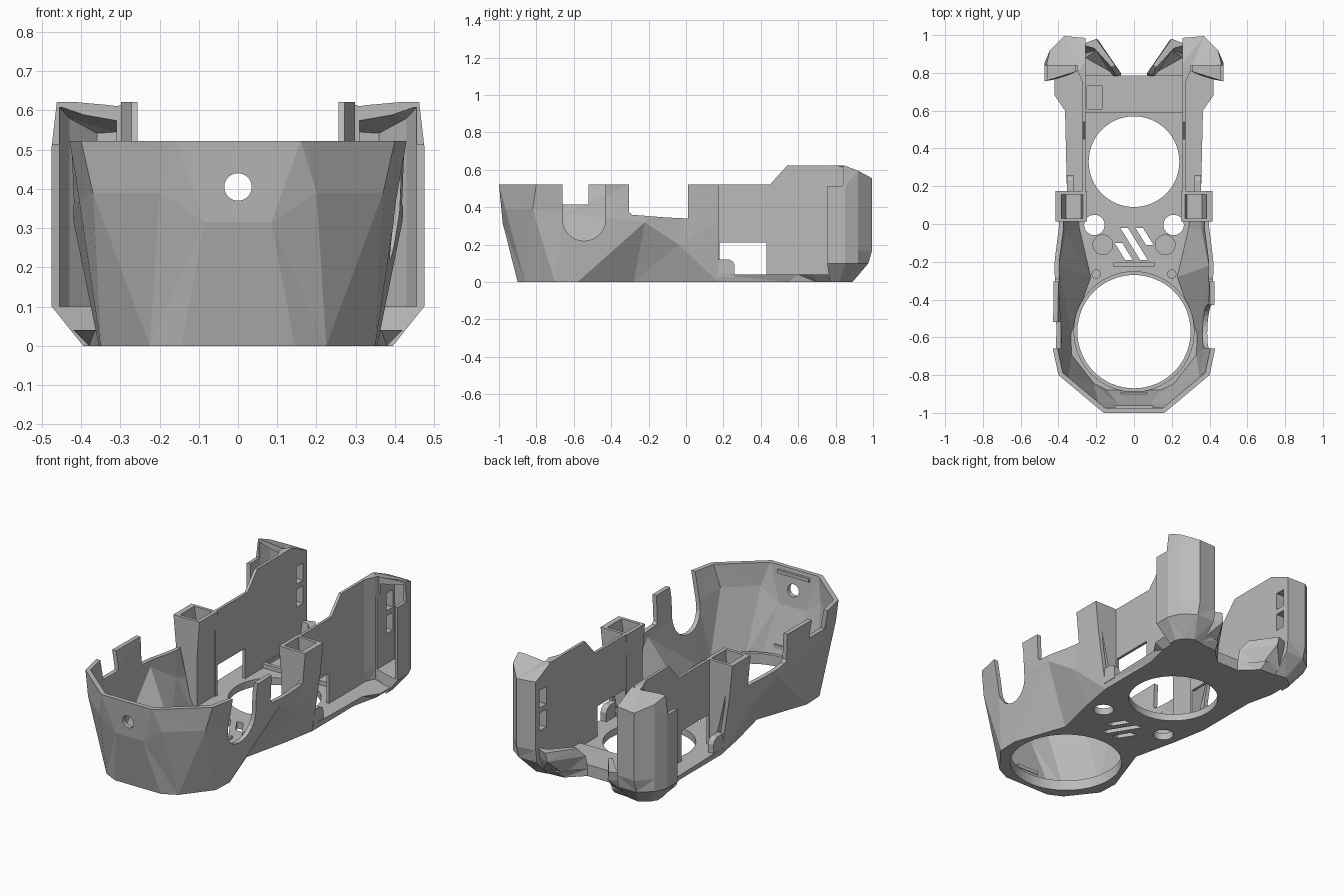
import bpy, bmesh, math
from mathutils import Vector

if "Cube" in bpy.data.objects:
    bpy.data.objects.remove(bpy.data.objects["Cube"], do_unlink=True)

grey = bpy.data.materials.new("matte grey")
grey.use_nodes = True
COLOUR = (0.5, 0.5, 0.5, 1)
grey.diffuse_color = COLOUR
grey.node_tree.nodes["Principled BSDF"].inputs["Base Color"].default_value = COLOUR


def loft(name, rings, s=1):
    """Solid through stacked rings of (x, y, z); s = -1 mirrors it in x."""
    bm = bmesh.new()
    vs = [[bm.verts.new((x * s, y, z)) for x, y, z in ring] for ring in rings]
    n = len(rings[0])
    for a, b in zip(vs, vs[1:]):
        for i in range(n):
            j = (i + 1) % n
            bm.faces.new((a[i], a[j], b[j], b[i]))
    bm.faces.new(vs[0])
    bm.faces.new(vs[-1])
    bmesh.ops.triangulate(bm, faces=bm.faces[:])
    bmesh.ops.recalc_face_normals(bm, faces=bm.faces[:])
    mesh = bpy.data.meshes.new(name)
    bm.to_mesh(mesh)
    bm.free()
    mesh.materials.append(grey)
    ob = bpy.data.objects.new(name, mesh)
    bpy.context.collection.objects.link(ob)
    return ob


def level(pts, z):
    return [(x, y, z) for x, y in pts]


def prism(name, pts, z0, z1, s=1):
    return loft(name, [level(pts, z0), level(pts, z1)], s)


def side_prism(name, yz, x0, x1, s=1):
    return loft(name, [[(x, y, z) for y, z in yz] for x in (x0, x1)], s)


def box(name, x0, x1, y0, y1, z0, z1, s=1):
    return prism(name, [(x0, y0), (x1, y0), (x1, y1), (x0, y1)], z0, z1, s)


def disc(name, x, y, r, z0, z1, n=64):
    pts = [(x + r * math.cos(t * math.tau / n), y + r * math.sin(t * math.tau / n)) for t in range(n)]
    return prism(name, pts, z0, z1)


def cut(ob, cutters, keep=False):
    bpy.context.view_layer.objects.active = ob
    for c in cutters:
        m = ob.modifiers.new("cut", "BOOLEAN")
        m.operation, m.solver, m.object = "DIFFERENCE", "EXACT", c
        bpy.ops.object.modifier_apply(modifier=m.name)
        if not keep:
            bpy.data.objects.remove(c, do_unlink=True)


def both(half):
    """Close a half outline with its mirror image."""
    return half + [(-p[0], *p[1:]) for p in reversed(half)]


def hollow(ring, d):
    """Offset a ring inward with mitred corners, leaving the back open."""
    flat = [Vector(p[:2]) for p in ring]
    out = []
    for i, p in enumerate(flat):
        e = (p - flat[i - 1]).normalized()
        f = (flat[(i + 1) % len(flat)] - p).normalized()
        n1, n2 = Vector((-e.y, e.x)), Vector((-f.y, f.x))
        q = p + (n1 + n2) * d / (1 + n1.dot(n2))
        out.append((q.x, .3 if p.y > .1 else q.y, ring[i][2]))
    return out


# Faceted front bowl: outer loft minus an inset loft, open at the back
low = level(both([(.145, -.9), (.225, -.86), (.35, -.7), (.355, -.58), (.25, -.28),
                  (.31, -.02), (.345, .175)]), 0)
mid = both([(.085, -.98, .315), (.2, -.965, .39), (.37, -.82, .39), (.405, -.65, .37),
            (.42, -.22, .32), (.385, -.04, .2), (.395, .175, .33)])
top = level(both([(.16, -1), (.175, -.988), (.4, -.8), (.43, -.66), (.425, -.3),
                  (.415, 0), (.415, .175)]), .522)
bowl = loft("front_bowl", [low, mid, top])
rim = hollow(top, .025)
cut(bowl, [loft("cavity", [[(x, y, .04) for x, y, z in hollow(low, .02)], hollow(mid, .025),
                           rim, [(x, y, .6) for x, y, z in rim]])])

# Rim notches: shared low run, stepped one on one side, U shaped one on the other
arc = [(-.545 + .115 * math.cos(t * math.pi / 12), .335 + .115 * math.sin(t * math.pi / 12))
       for t in range(12, 25)]
dips = [side_prism("u_notch", [(-.66, .7)] + arc + [(-.43, .7)], .2, .6),
        box("step_notch", .2, .6, -.66, -.52, .415, .7, -1)]
for s in (1, -1):
    dips.append(side_prism("low_run", [(-.305, .7), (-.305, .375), (-.29, .36), (-.1, .345),
                                       (.012, .34), (.012, .7)], .2, .6, s))
cut(bowl, dips)

# Round openings, floor recesses and slanted vents
peep = disc("peep_cut", 0, 0, .035, -.1, .1, 32)
peep.rotation_euler.x = math.pi / 2
peep.location = (0, -.98, .405)
bpy.context.view_layer.update()
holes = [disc("lens_cut", 0, -.57, .3, -.1, .06), peep]
for s in (1, -1):
    holes += [disc("screw_cut", .21 * s, -.005, .054, -.1, .1, 32),
              disc("seat_cut", .165 * s, -.11, .052, .028, .1, 32),
              disc("pin_cut", .2 * s, -.265, .022, .025, .1, 24)]
for cx, cy, h in ((-.055, -.145, .045), (0, -.105, .085), (.055, -.065, .045)):
    k = .62 * h
    holes.append(prism("vent_cut", [(cx + k - .02, cy - h), (cx + k + .02, cy - h),
                                    (cx - k + .02, cy + h), (cx - k - .02, cy + h)], -.1, .1))
cut(bowl, holes)

# Raised lip around the large opening, and small inner ribs
lip = disc("opening_lip", 0, -.57, .32, .035, .06)
cut(lip, [disc("lip_cut", 0, -.57, .3, 0, .1)])
box("front_rib", -.07, .07, -.91, -.89, .09, .11)
box("rim_tab", -.1, .1, -.978, -.96, .48, .5)
box("floor_ridge", -.11, .11, -.225, -.205, .035, .055)

# Rear base plate
base_low = both([(.345, .17), (.345, .55), (.38, .7), (.38, .8), (.31, .88), (.16, .87), (.07, .785)])
base_top = both([(.355, .17), (.365, .6), (.42, .68), (.42, .8), (.37, .9), (.17, .91), (.07, .785)])
base = loft("rear_base", [level(base_low, 0), level(base_top, .04)])
bar = box("rear_crossbar", -.258, .258, .59, .785, .035, .065)
cut(bar, [box("square_recess", -.25, -.17, .61, .73, .045, .1)])
port = disc("port_cut", 0, .33, .24, -.1, .2)
cut(base, [port], keep=True)
cut(bowl, [port])


def quad(x0, x1, y0, y1, z):
    return [(x0, y0, z), (x1, y0, z), (x1, y1, z), (x0, y1, z)]


# Wing outlines, from the wall, round the outside and back
foot = [(.256, .86), (.256, .76), (.27, .76), (.298, .81), (.395, .77), (.395, .82),
        (.37, .86), (.32, .89), (.256, .88)]
full = [(.256, .85), (.256, .74), (.27, .74), (.298, .81), (.475, .755), (.475, .85),
        (.445, .92), (.37, .995), (.256, .985)]
crown_z = [.622] * 6 + [.595, .555, .56]
crown = [(min(x, .462), y, z) for (x, y), z in zip(full, crown_z)]
room = [(.31, .7), (.455, .7), (.455, .85), (.43, .905), (.36, .972), (.31, .965)]
room_top = [(x, y, z) for (x, y), z in zip(room, (.607, .607, .607, .58, .542, .545))]

for s, side in ((1, "left"), (-1, "right")):
    # Hollow pillar behind the bowl
    pillar = loft(side + "_pillar", [quad(.265, .3, .012, .175, .03), quad(.265, .37, .012, .175, .34),
                                     quad(.25, .412, .012, .175, .522)], s)
    cut(pillar, [loft("pillar_cut", [quad(.28, .36, .03, .157, .36), quad(.267, .397, .03, .157, .6)], s)])

    # Thin side wall with a window
    wall = side_prism(side + "_wall", [(.165, .03), (.165, .522), (.45, .522), (.54, .622),
                                       (.85, .622), (.85, .03)], .256, .272, s)
    cut(wall, [box("window", .2, .4, .18, .43, .04, .212, s)])

    # Rounded lug beside the window
    side_prism(side + "_lug", [(.17, .03), (.26, .03), (.26, .09), (.25, .11), (.23, .122), (.17, .122)],
               .32, .355, s)

    # Hollow corner wing: closed roof, open front, lower skirt
    wing = loft(side + "_wing", [level(foot, 0), level([(x, min(y, .975)) for x, y in full], .1),
                                 level(full, .17), level(full, .51), crown], s)
    cut(wing, [loft("room", [level(room, .1), level(room, .51), room_top], s),
               box("skirt_cut", .299, .6, .6, .84, .515, .8, s)]
        + [box("slot", .2, .33, .89, .95, z, z + .1, s) for z in (.27, .4)])

    # Slanted ear rising from the rear corner of the base
    loft(side + "_ear", [level([(.07, .78), (.11, .78), (.27, .87), (.27, .9), (.16, .87)], .02),
                         level([(.07, .8), (.10, .79), (.2, .92), (.28, .94), (.19, .975)], .12),
                         level([(.10, .84), (.12, .83), (.21, .93), (.28, .95), (.2, .98)], .17)], s)
